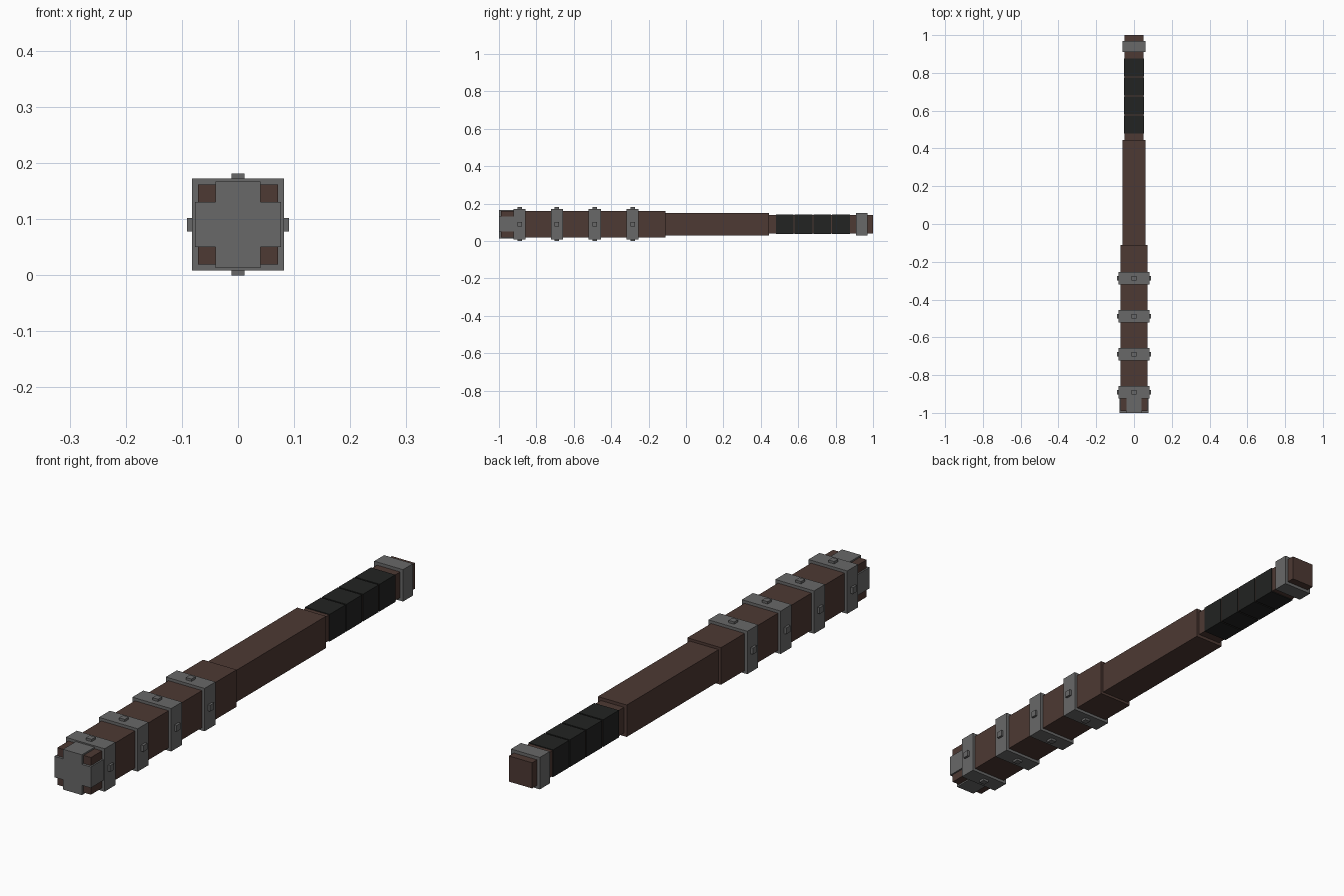
import bpy
import bmesh

if "Cube" in bpy.data.objects:
    bpy.data.objects.remove(bpy.data.objects["Cube"])

AXIS_Z = 0.09  # height of the club's long axis


def material(name, rgb):
    m = bpy.data.materials.new(name)
    m.diffuse_color = (*rgb, 1)
    m.use_nodes = True
    m.node_tree.nodes["Principled BSDF"].inputs["Base Color"].default_value = m.diffuse_color
    return m


wood = material("dark_wood", (0.075, 0.041, 0.033))
iron = material("grey_iron", (0.140, 0.140, 0.140))
leather = material("black_leather", (0.016, 0.017, 0.016))


def block(name, mat, hx, hz, y0, y1, x=0.0, z=0.0):
    """Box with half sizes hx, hz running from y0 to y1, offset from the axis."""
    bm = bmesh.new()
    bmesh.ops.create_cube(bm, size=1)
    for v in bm.verts:
        v.co = (x + v.co.x * 2 * hx,
                (y0 + y1) / 2 + v.co.y * (y1 - y0),
                AXIS_Z + z + v.co.z * 2 * hz)
    mesh = bpy.data.meshes.new(name)
    bm.to_mesh(mesh)
    bm.free()
    mesh.materials.append(mat)
    obj = bpy.data.objects.new(name, mesh)
    bpy.context.collection.objects.link(obj)
    return obj


# Wooden shaft in three stepped sections
block("head_shaft", wood, 0.071, 0.071, -0.99, -0.11)
block("middle_shaft", wood, 0.061, 0.061, -0.11, 0.445)
block("handle_core", wood, 0.049, 0.049, 0.445, 1.0)

# Iron bands round the head, each with a stud on all four sides
for i, y in enumerate((-0.89, -0.69, -0.488, -0.286), 1):
    block(f"head_band_{i}", iron, 0.082, 0.082, y - 0.033, y + 0.033)
    for side in (-1, 1):
        block(f"side_stud_{i}", iron, 0.007, 0.012, y - 0.012, y + 0.012, x=side * 0.084)
        block(f"upright_stud_{i}", iron, 0.012, 0.007, y - 0.012, y + 0.012, z=side * 0.084)

# Cross-shaped iron cap over the striking end
block("cap_upright_strap", iron, 0.040, 0.077, -1.0, -0.91)
block("cap_cross_strap", iron, 0.077, 0.040, -0.9995, -0.91)

# Leather grip wraps
for i in range(4):
    y = 0.48 + i * 0.1005
    block(f"grip_wrap_{i + 1}", leather, 0.052, 0.052, y, y + 0.095)

# Iron ring near the butt
block("pommel_band", iron, 0.061, 0.061, 0.91, 0.97)
